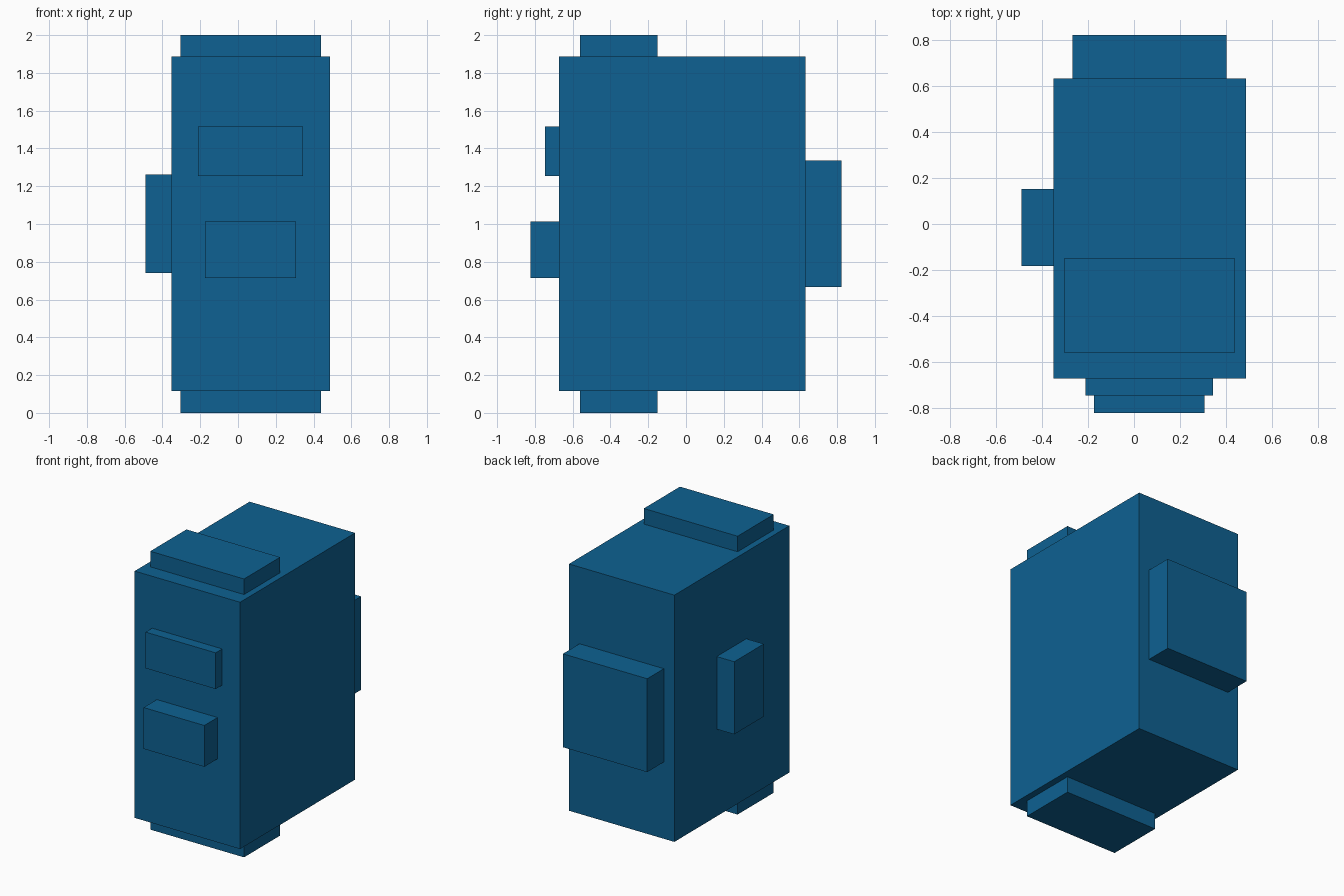
import bpy
from mathutils import Vector

cube = bpy.data.objects.get("Cube")
if cube:
    bpy.data.objects.remove(cube, do_unlink=True)

# Single flat blue
BLUE = (0.0044, 0.12, 0.287, 1.0)
blue = bpy.data.materials.new("blue")
blue.use_nodes = True
blue.diffuse_color = BLUE
shader = next(n for n in blue.node_tree.nodes if n.type == "BSDF_PRINCIPLED")
shader.inputs["Base Color"].default_value = BLUE


def block(name, low, high):
    """Flat-faced box spanning two opposite corners."""
    low, high = Vector(low), Vector(high)
    bpy.ops.mesh.primitive_cube_add(size=1, location=(low + high) / 2)
    obj = bpy.context.object
    obj.name = name
    obj.scale = high - low
    bpy.ops.object.transform_apply(location=False, rotation=False, scale=True)
    obj.data.materials.append(blue)
    return obj


# Main body
LEFT, RIGHT = 0.487, -0.351
FRONT, BACK = -0.672, 0.633
BOTTOM, TOP = 0.115, 1.888
block("body", (RIGHT, FRONT, BOTTOM), (LEFT, BACK, TOP))

# Matching slabs above and below, set toward the front
for name, z0, z1 in (("top_slab", TOP, 2.0), ("bottom_slab", 0.0, BOTTOM)):
    block(name, (-0.305, -0.56, z0), (0.44, -0.15, z1))

# Front blocks
block("upper_front_block", (-0.212, -0.746, 1.255), (0.345, FRONT, 1.515))
block("lower_front_block", (-0.175, -0.822, 0.715), (0.308, FRONT, 1.012))

# Back and side blocks
block("back_block", (-0.267, BACK, 0.666), (0.403, 0.822, 1.337))
block("side_block", (-0.49, -0.183, 0.741), (RIGHT, 0.152, 1.263))
